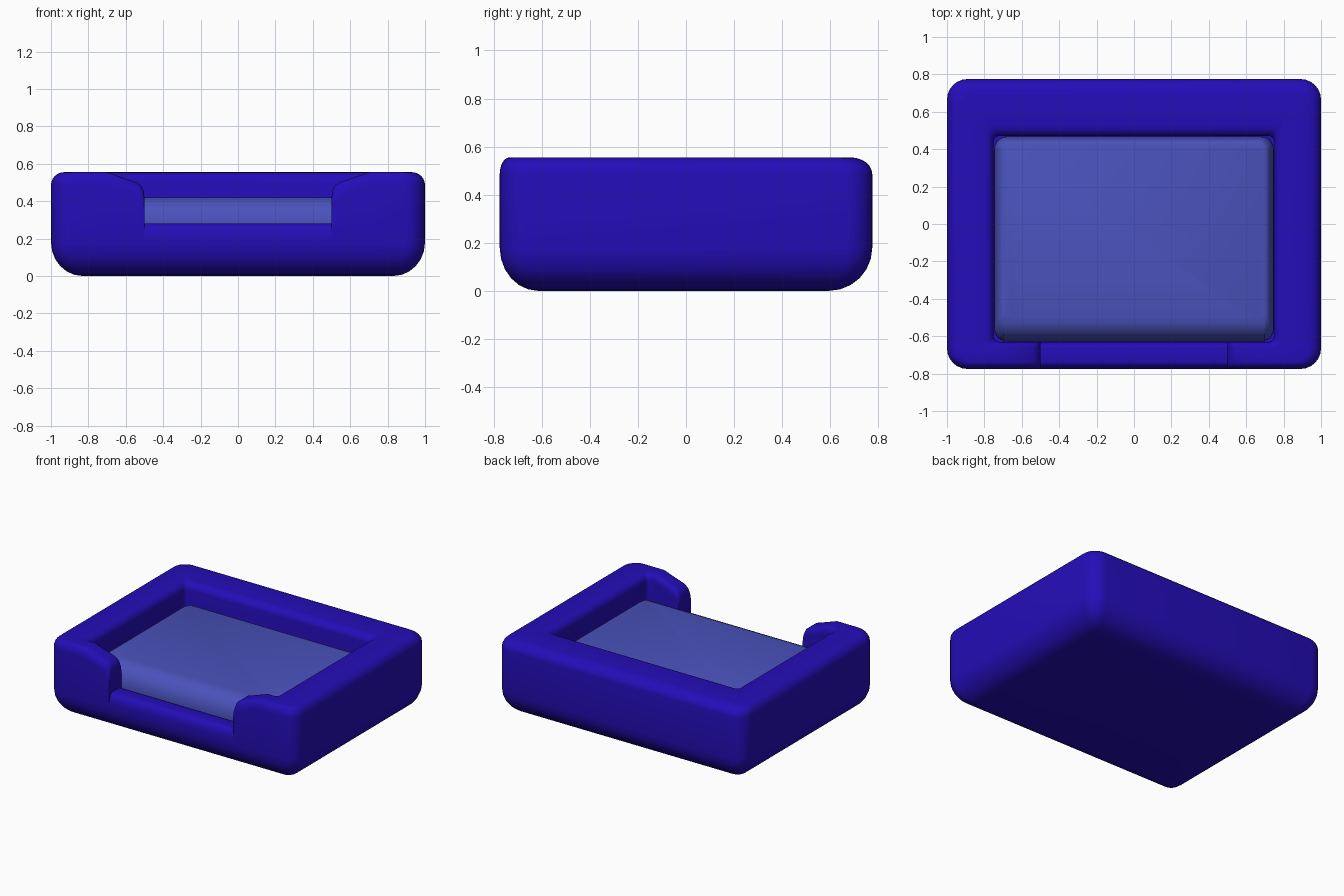
import bpy, bmesh, math

if "Cube" in bpy.data.objects:
    bpy.data.objects.remove(bpy.data.objects["Cube"])

# Front wall columns: half-width x -> how far the rim drops (entry opening)
DROPS = [(0.70, 0.0), (0.6, 0.035), (0.54, 0.055), (0.515, 0.075),
         (0.505, 0.1), (0.501, 0.13), (0.5, 0.275)]
SEG = 6


def material(name, rgb):
    m = bpy.data.materials.new(name)
    m.diffuse_color = (*rgb, 1)
    m.use_nodes = True
    m.node_tree.nodes["Principled BSDF"].inputs["Base Color"].default_value = m.diffuse_color
    return m


def ring(bm, hx, yf, yb, r, z, dip=0.0):
    """Rounded rectangle loop; dip = 1 lowers the front columns."""
    pts = []
    for cx, cy, a0 in ((hx - r, yf + r, -90), (hx - r, yb - r, 0),
                       (-hx + r, yb - r, 90), (-hx + r, yf + r, 180)):
        for i in range(SEG + 1):
            a = math.radians(a0 + 90 * i / SEG)
            pts.append((cx + r * math.cos(a), cy + r * math.sin(a), z))
    cols = [(-x, d) for x, d in DROPS] + [(x, d) for x, d in reversed(DROPS)]
    pts += [(x, yf, z - d * dip) for x, d in cols]
    return [bm.verts.new(p) for p in pts]


def loft(name, rings, mat, angle):
    """Skin a list of ring parameters and cap both ends."""
    bm = bmesh.new()
    loops = [ring(bm, *p) for p in rings]
    n = len(loops[0])
    for a, b in zip(loops, loops[1:]):
        for i in range(n):
            j = (i + 1) % n
            bm.faces.new((a[i], a[j], b[j], b[i]))
    bm.faces.new(loops[0][::-1])
    bm.faces.new(loops[-1])
    bmesh.ops.recalc_face_normals(bm, faces=bm.faces)
    me = bpy.data.meshes.new(name)
    bm.to_mesh(me)
    bm.free()
    me.materials.append(mat)
    ob = bpy.data.objects.new(name, me)
    bpy.context.collection.objects.link(ob)
    bpy.context.view_layer.objects.active = ob
    ob.select_set(True)
    bpy.ops.object.shade_smooth_by_angle(angle=math.radians(angle))
    ob.select_set(False)
    return ob


def rounding(box, inset, r, z0, z1, opening, dip=0, steps=6):
    """Quarter-round rings from z0 to z1; inset is (side, front, back)."""
    out = []
    for i in range(steps + 1):
        t = math.pi / 2 * i / steps
        k = 1 - math.cos(t) if opening else 1 - math.sin(t)
        s = math.sin(t) if opening else 1 - math.cos(t)
        hx, yf, yb = box
        out.append((hx - inset[0] * k, yf + inset[1] * k, yb - inset[2] * k,
                    max(r - 0.6 * abs(inset[0]) * k, 0.03), z0 + (z1 - z0) * s, dip))
    return out


blue = material("deep blue fabric", (0.018, 0.004, 0.48))
light = material("light blue cushion", (0.068, 0.085, 0.50))

# Bolster frame: rounded base, outer wall, rim, inner wall and floor
outer, inner = (1.0, -0.775, 0.775), (0.75, -0.63, 0.47)
frame = rounding(outer, (0.17, 0.16, 0.18), 0.11, 0, 0.18, False)
frame += rounding(outer, (0.07, 0.04, 0.09), 0.11, 0.485, 0.555, True, 1)
frame += rounding(inner, (-0.045, -0.03, -0.06), 0.03, 0.505, 0.555, True, 1)[::-1]
frame += [(*inner, 0.03, 0.15, 0)]
loft("bed_frame", frame, blue, 40)

# Cushion with softly rounded top edges
pad = (0.748, -0.628, 0.468)
cushion = [(*pad, 0.07, 0.16, 0)]
cushion += rounding(pad, (0.05, 0.13, 0.04), 0.07, 0.28, 0.42, True)
loft("cushion", cushion, light, 60)
